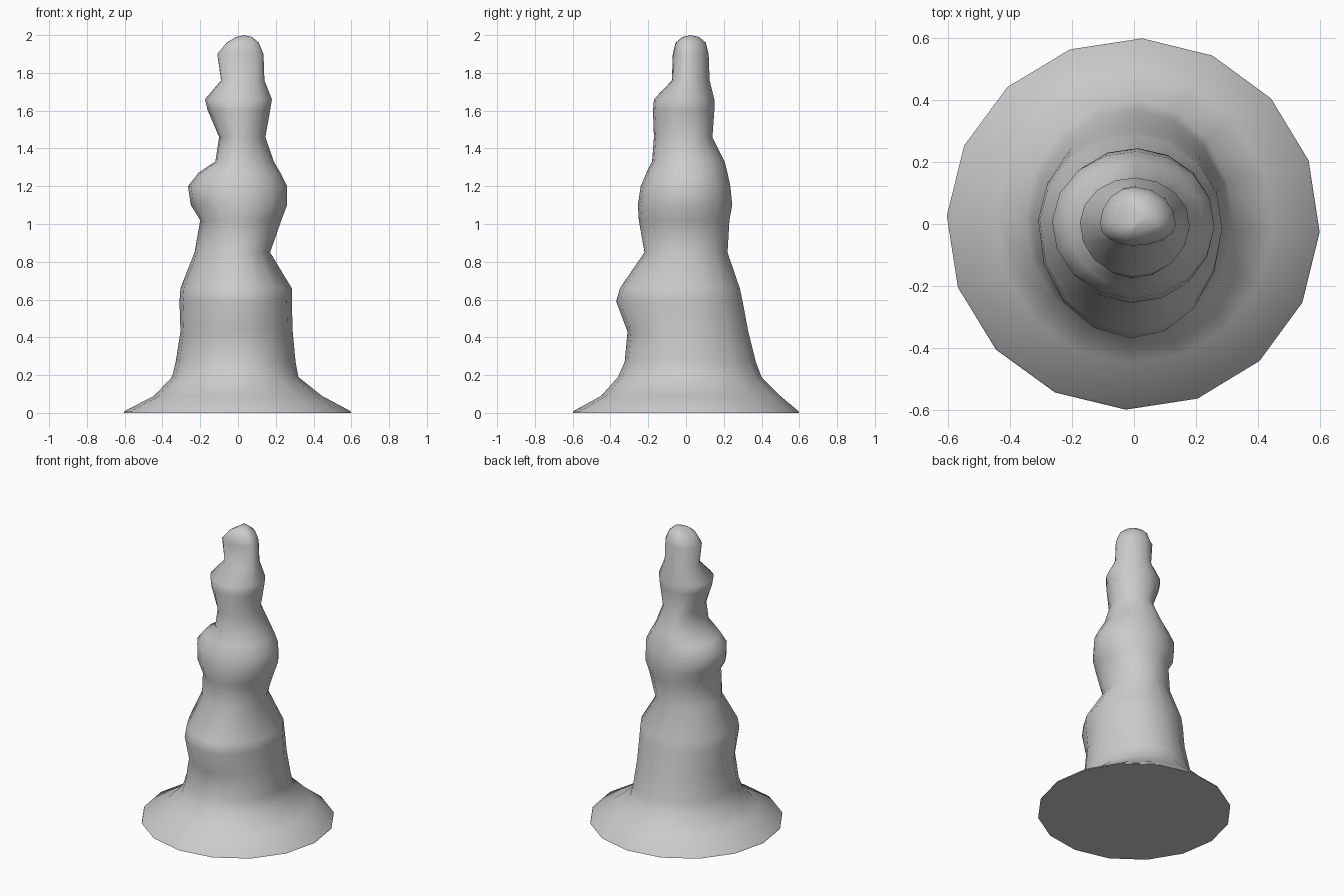
import bpy, bmesh, math

if "Cube" in bpy.data.objects:
    bpy.data.objects.remove(bpy.data.objects["Cube"])

SIDES = 16
PHASE = math.radians(-2.5)

# Lumpy spire rings: height, reach to left, right, front, back
RINGS = [
    (0.00, .605, .60, .60, .60), (0.01, .60, .595, .595, .595),
    (0.09, .445, .445, .45, .50),
    (0.19, .35, .32, .36, .40), (0.27, .33, .305, .325, .37),
    (0.43, .305, .29, .31, .33), (0.59, .31, .285, .37, .30),
    (0.66, .305, .285, .35, .285), (0.85, .23, .17, .22, .22),
    (1.02, .20, .23, .25, .23), (1.10, .25, .26, .255, .245),
    (1.20, .265, .26, .24, .235), (1.27, .21, .225, .21, .22),
    (1.33, .12, .19, .18, .205), (1.46, .10, .145, .17, .14),
    (1.60, .16, .17, .175, .15), (1.66, .175, .18, .17, .15),
    (1.76, .09, .14, .075, .125), (1.90, .11, .135, .07, .12),
    (1.96, .06, .11, .055, .105), (1.99, .01, .075, .02, .07),
]


def ring(bm, z, left, right, front, back):
    verts = []
    for i in range(SIDES):
        a = PHASE + math.tau * i / SIDES
        c, s = math.cos(a), math.sin(a)
        verts.append(bm.verts.new((c * (right if c > 0 else left),
                                   s * (back if s > 0 else front), z)))
    return verts


# Flared foot and stacked bulges as one loft
bm = bmesh.new()
loops = [ring(bm, *r) for r in RINGS]
for low, high in zip(loops, loops[1:]):
    for i in range(SIDES):
        j = (i + 1) % SIDES
        bm.faces.new((low[i], low[j], high[j], high[i]))

# Rounded tip and flat underside
tip = bm.verts.new((.035, .025, 2.0))
for i in range(SIDES):
    bm.faces.new((loops[-1][i], loops[-1][(i + 1) % SIDES], tip))
bm.faces.new(loops[0][::-1])

mesh = bpy.data.meshes.new("lumpy_spire")
bm.to_mesh(mesh)
bm.free()
spire = bpy.data.objects.new("lumpy_spire", mesh)
bpy.context.collection.objects.link(spire)

# Smooth body, crisp foot edge
bpy.context.view_layer.objects.active = spire
spire.select_set(True)
bpy.ops.object.shade_smooth_by_angle(angle=math.radians(75))
